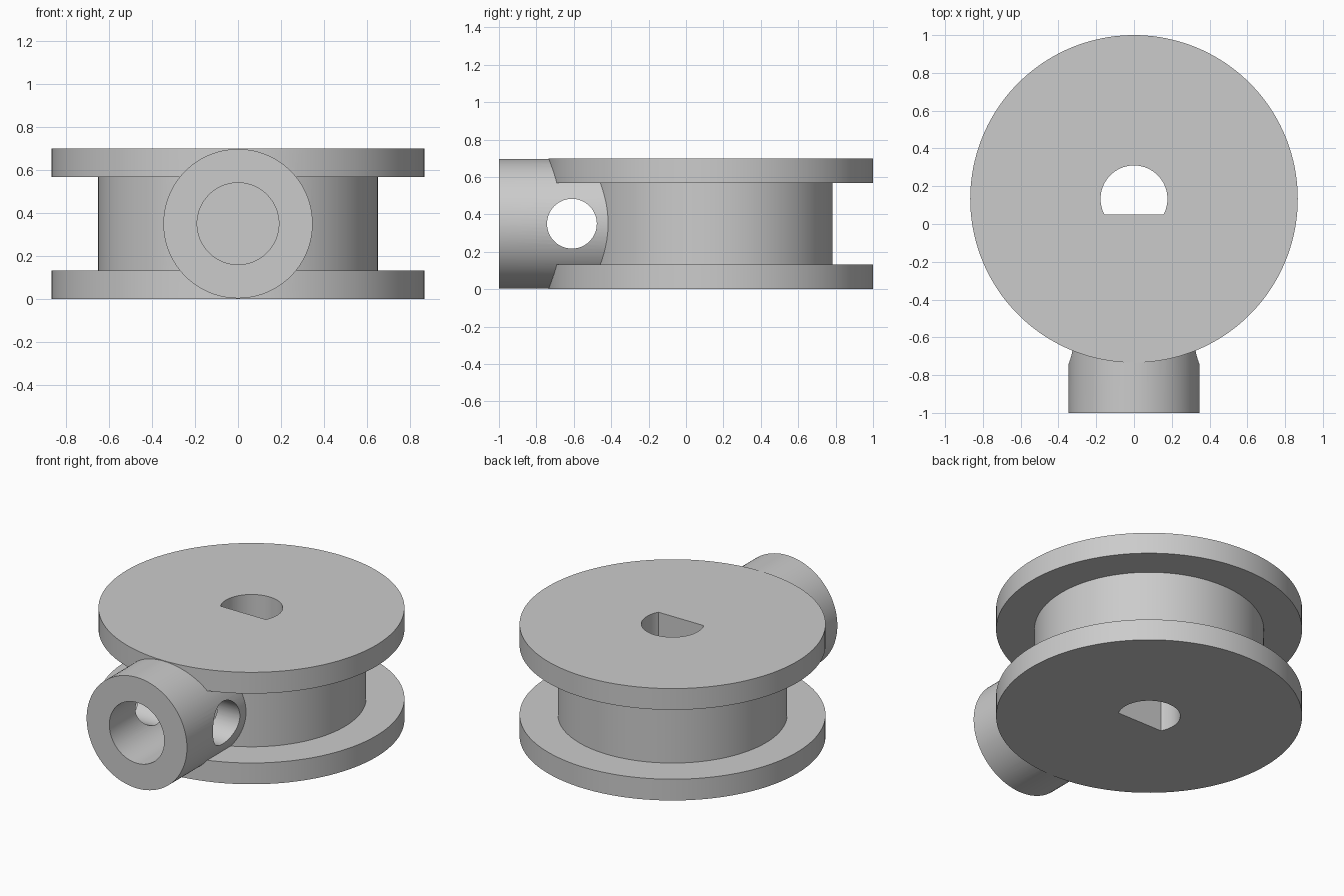
import bpy, bmesh, math
from mathutils import Matrix, Vector

cube = bpy.data.objects.get("Cube")
if cube:
    bpy.data.objects.remove(cube, do_unlink=True)

HEIGHT = 0.70
MID = HEIGHT / 2
AXIS_Y = 0.133       # spool axis
CROSS_Y = -0.61      # cross hole axis

grey = bpy.data.materials.new("light grey")
grey.use_nodes = True
grey.diffuse_color = (0.6, 0.6, 0.6, 1)
grey.node_tree.nodes["Principled BSDF"].inputs["Base Color"].default_value = grey.diffuse_color


def make_object(name, bm):
    bmesh.ops.recalc_face_normals(bm, faces=bm.faces)
    mesh = bpy.data.meshes.new(name)
    bm.to_mesh(mesh)
    bm.free()
    mesh.materials.append(grey)
    obj = bpy.data.objects.new(name, mesh)
    bpy.context.collection.objects.link(obj)
    return obj


def rod(name, radius, start, end, sides=96):
    """Solid cylinder between two points."""
    start, end = Vector(start), Vector(end)
    way = end - start
    turn = way.to_track_quat('Z', 'Y').to_matrix().to_4x4()
    bm = bmesh.new()
    bmesh.ops.create_cone(bm, cap_ends=True, segments=sides, radius1=radius,
                          radius2=radius, depth=way.length,
                          matrix=Matrix.Translation((start + end) / 2) @ turn)
    return make_object(name, bm)


def combine(target, other, operation):
    """Apply a boolean and discard the helper."""
    mod = target.modifiers.new(operation.lower(), 'BOOLEAN')
    mod.operation = operation
    mod.solver = 'EXACT'
    mod.object = other
    bpy.context.view_layer.objects.active = target
    bpy.ops.object.modifier_apply(modifier=mod.name)
    bpy.data.objects.remove(other, do_unlink=True)


# Spool: two flanges and a hub, turned from one profile
rim, hub, flange = 0.867, 0.65, 0.133
profile = [(0, 0), (rim, 0), (rim, flange), (hub, flange),
           (hub, HEIGHT - flange), (rim, HEIGHT - flange), (rim, HEIGHT), (0, HEIGHT)]
bm = bmesh.new()
verts = [bm.verts.new((r, AXIS_Y, z)) for r, z in profile]
edges = [bm.edges.new(pair) for pair in zip(verts, verts[1:])]
bmesh.ops.spin(bm, geom=verts + edges, cent=(0, AXIS_Y, 0), axis=(0, 0, 1),
               angle=math.tau, steps=160, use_merge=True)
bmesh.ops.remove_doubles(bm, verts=bm.verts, dist=0.0001)
spool = make_object("spool_with_socket", bm)

# Front socket with its bore and cross hole
combine(spool, rod("socket", 0.347, (0, -1, MID), (0, -0.2, MID)), 'UNION')
combine(spool, rod("bore_cutter", 0.19, (0, -1.2, MID), (0, -0.45, MID)), 'DIFFERENCE')
combine(spool, rod("cross_cutter", 0.133, (-0.6, CROSS_Y, MID), (0.6, CROSS_Y, MID)), 'DIFFERENCE')

# D-shaped shaft hole with the flat toward the front
radius, flat = 0.177, 0.083
low = -math.asin(flat / radius)
bm = bmesh.new()
steps = 64
ring = []
for i in range(steps + 1):
    a = low + (math.pi - 2 * low) * i / steps
    ring.append(bm.verts.new((radius * math.cos(a), AXIS_Y + radius * math.sin(a), -0.2)))
face = bm.faces.new(ring)
top = bmesh.ops.extrude_face_region(bm, geom=[face])["geom"]
bmesh.ops.translate(bm, vec=(0, 0, HEIGHT + 0.4),
                    verts=[v for v in top if isinstance(v, bmesh.types.BMVert)])
combine(spool, make_object("shaft_cutter", bm), 'DIFFERENCE')

# Smooth round walls, crisp edges
bpy.ops.object.select_all(action='DESELECT')
spool.select_set(True)
bpy.context.view_layer.objects.active = spool
bpy.ops.object.shade_smooth_by_angle(angle=math.radians(25))
